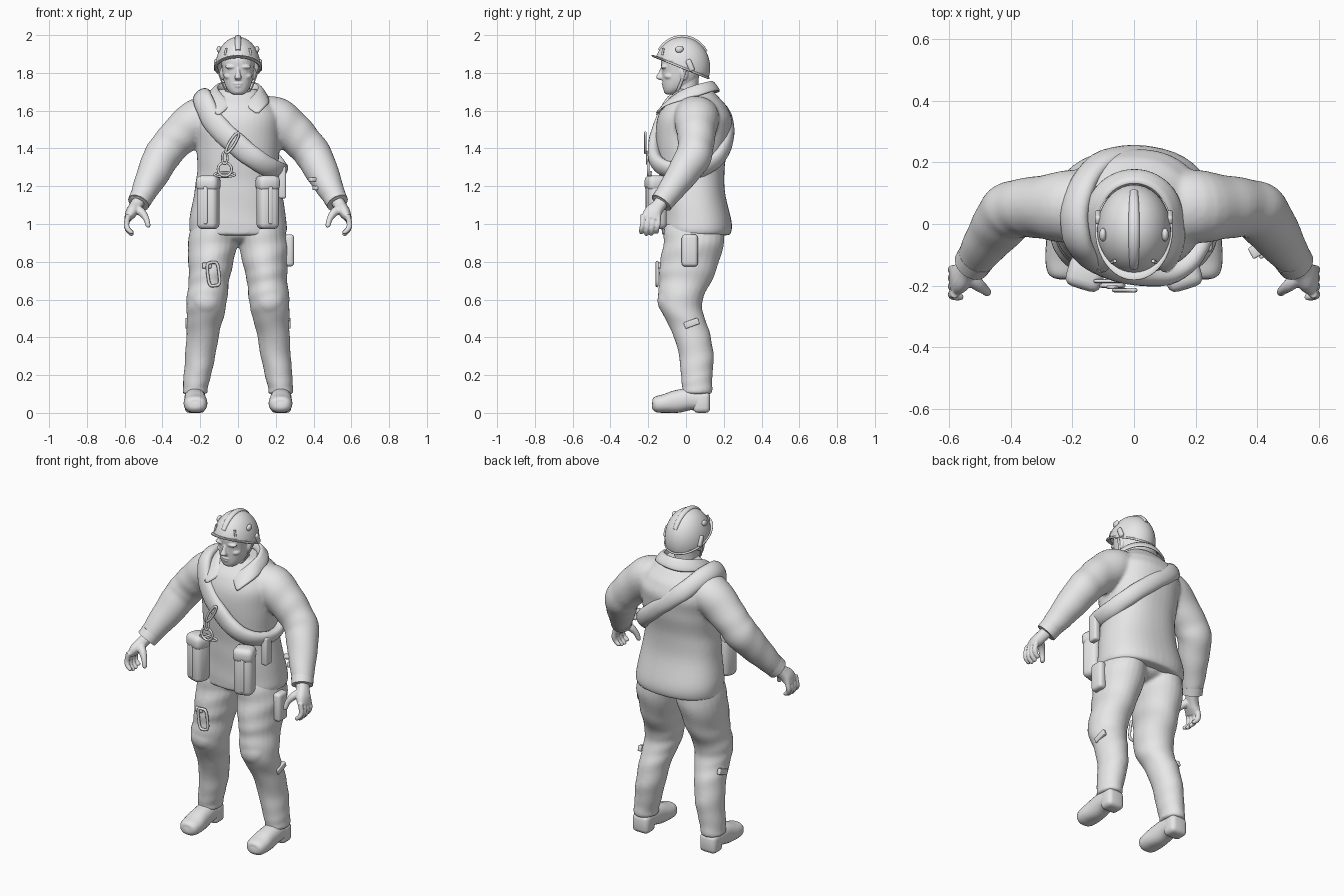
import bpy, bmesh, math
from mathutils import Vector, Matrix

if "Cube" in bpy.data.objects:
    bpy.data.objects.remove(bpy.data.objects["Cube"])

cloth = bpy.data.materials.new("plain_grey")
cloth.diffuse_color = (0.8, 0.8, 0.8, 1)
cloth.use_nodes = True
cloth.node_tree.nodes["Principled BSDF"].inputs["Base Color"].default_value = cloth.diffuse_color


def finish(name, bm, angle=50):
    bmesh.ops.recalc_face_normals(bm, faces=bm.faces)
    me = bpy.data.meshes.new(name)
    bm.to_mesh(me)
    bm.free()
    ob = bpy.data.objects.new(name, me)
    bpy.context.collection.objects.link(ob)
    me.materials.append(cloth)
    bpy.ops.object.select_all(action='DESELECT')
    ob.select_set(True)
    bpy.context.view_layer.objects.active = ob
    bpy.ops.object.shade_smooth_by_angle(angle=math.radians(angle))
    return ob


def fuse(name, obs, passes=5):
    """Join overlapping closed parts into one smooth skin."""
    bpy.ops.object.select_all(action='DESELECT')
    for ob in obs:
        ob.select_set(True)
    bpy.context.view_layer.objects.active = obs[0]
    bpy.ops.object.join()
    obs[0].name = name
    mod = obs[0].modifiers.new("skin", 'REMESH')
    mod.mode, mod.voxel_size, mod.use_smooth_shade = 'VOXEL', .009, True
    obs[0].modifiers.new("soften", 'SMOOTH').iterations = passes


def resample(pts, steps, closed):
    """Catmull-Rom through rows of (x, y, z, ra, rb)."""
    n, out = len(pts), []
    get = (lambda i: pts[i % n]) if closed else (lambda i: pts[min(max(i, 0), n - 1)])
    for i in range(n if closed else n - 1):
        for t in [k/steps for k in range(steps)]:
            out.append([0.5 * (2*b + (c - a)*t + (2*a - 5*b + 4*c - d)*t*t + (3*b - a - 3*c + d)*t**3)
                        for a, b, c, d in zip(get(i-1), get(i), get(i+1), get(i+2))])
    return out if closed else out + [list(pts[-1])]


def sweep(name, pts, ref=None, closed=False, n=24, steps=5, power=2.0, fold=0.0, freq=1.6, ground=False, s=1):
    """Loft oval sections along a path; ref None keeps the sections level."""
    rows = resample([(p[0]*s, *p[1:]) for p in pts], steps, closed)
    bm, rings, m = bmesh.new(), [], len(rows)
    for i, r in enumerate(rows):
        p, side, up = Vector(r[:3]), Vector((1, 0, 0)), Vector((0, 1, 0))
        if ref is not None:
            a, b = ((i-1) % m, (i+1) % m) if closed else (max(i-1, 0), min(i+1, m-1))
            t = (Vector(rows[b][:3]) - Vector(rows[a][:3])).normalized()
            side = t.cross(ref(p) if callable(ref) else Vector(ref)).normalized()
            up = side.cross(t)
        ring = []
        for q in [2*math.pi*k/n for k in range(n)]:
            c, d = math.cos(q), math.sin(q)
            f = 1 + fold*math.sin(freq*i + 2*math.sin(q + 0.15*i))
            v = p + side*math.copysign(abs(c)**(2/power), c)*r[3]*f + up*math.copysign(abs(d)**(2/power), d)*r[4]*f
            v.z = max(v.z, 0) if ground else v.z
            ring.append(bm.verts.new(v))
        rings.append(ring)
    for i in range(m if closed else m - 1):
        a, b = rings[i], rings[(i+1) % m]
        for k in range(n):
            bm.faces.new((a[k], a[(k+1) % n], b[(k+1) % n], b[k]))
    if not closed:
        bm.faces.new(rings[0])
        bm.faces.new(rings[-1])
    return finish(name, bm)


def ball(name, c, r, rot=0):
    bm = bmesh.new()
    bmesh.ops.create_uvsphere(bm, u_segments=20, v_segments=12, radius=1)
    bm.transform(Matrix.Translation(c) @ Matrix.Rotation(rot, 4, 'X') @ Matrix.Diagonal((*r, 1)))
    return finish(name, bm)


def box(name, c, size, rz=0, rx=0, bevel=0.015):
    bm = bmesh.new()
    bmesh.ops.create_cube(bm, size=1)
    bm.transform(Matrix.Diagonal((*size, 1)))
    bmesh.ops.bevel(bm, geom=bm.edges[:], offset=bevel, segments=3, profile=0.5, affect='EDGES')
    bm.transform(Matrix.Translation(c) @ Matrix.Rotation(rz, 4, 'Z') @ Matrix.Rotation(rx, 4, 'X'))
    return finish(name, bm)


# Jacket body with hem, waist, chest and sloping shoulders
coat = [sweep("jacket", [(0, .055, .94, .235, .165), (0, .055, .95, .255, .183), (0, .055, 1.02, .257, .185),
                         (0, .035, 1.18, .23, .17), (0, .03, 1.30, .215, .175), (0, .035, 1.44, .222, .195),
                         (0, .045, 1.55, .228, .198), (0, .045, 1.62, .2, .172), (0, .045, 1.67, .155, .13),
                         (0, .04, 1.715, .1, .09)], n=40, power=2.3, fold=.006, freq=.9)]
pants = [ball("pelvis", (0, .045, .95), (.2, .14, .06))]

# Turned-down collar, open at the front
bm, cols = bmesh.new(), []
for u in [-1 + k/16 for k in range(33)]:
    a, f = u*math.pi*.95, abs(u)
    tip = max(0, f - .55)/.45
    top = 1.765 - .125*f**2.2
    sx, cy = math.sin(a), math.cos(a)
    prof = [(.085, .09, top - .05), (.11, .112, top), (.127, .127 + .01*tip, top - .01),
            (.168, .165 + .035*tip, top - .06 - .005*tip + .007*math.sin(9*u))]
    cols.append([bm.verts.new((rx*sx + math.copysign(.075*tip*(j == 3) + .02*tip*(j == 2), sx), .022 + ry*cy, z))
                 for j, (rx, ry, z) in enumerate(prof)])
for a, b in zip(cols, cols[1:]):
    for j in range(3):
        bm.faces.new((a[j], a[j+1], b[j+1], b[j]))
collar = finish("collar", bm)
collar.modifiers.new("thickness", 'SOLIDIFY').thickness = .016
collar.modifiers.new("smooth", 'SUBSURF').levels = 1

# Head with neck and face
face = [sweep("neck", [(0, .02, 1.62, .07, .07), (0, .0, 1.7, .064, .066), (0, .0, 1.8, .064, .07)]),
        sweep("head", [(0, -.085, 1.685, .022, .018), (0, -.075, 1.695, .042, .038), (0, -.055, 1.72, .062, .066),
                       (0, -.035, 1.76, .077, .09), (0, -.028, 1.81, .084, .1), (0, -.025, 1.87, .088, .108),
                       (0, -.02, 1.93, .07, .09)], power=2.2),
        sweep("nose", [(0, -.122, 1.83, .01, .01), (0, -.131, 1.80, .012, .016), (0, -.14, 1.775, .019, .019),
                       (0, -.128, 1.762, .012, .01)], n=12),
        ball("upper_lip", (0, -.117, 1.743), (.028, .013, .007)), ball("chin", (0, -.092, 1.705), (.03, .026, .02)),
        ball("lower_lip", (0, -.114, 1.73), (.024, .013, .007))]
for s in (-1, 1):
    face += [ball("brow", (s*.036, -.116, 1.832), (.034, .017, .011)), ball("ear", (s*.084, -.01, 1.795), (.014, .022, .034)),
             ball("cheek", (s*.04, -.085, 1.782), (.035, .031, .02))]
fuse("head", face, 1)
bpy.data.objects["head"].modifiers["skin"].voxel_size = .005

# Helmet shell cut along a sloping rim
HC, SL = Vector((0, -.02, 1.828)), -.4
bm = bmesh.new()
bmesh.ops.create_uvsphere(bm, u_segments=40, v_segments=24, radius=1)
bm.transform(Matrix.Translation(HC) @ Matrix.Diagonal((.12, .148, .163, 1)))
bmesh.ops.bisect_plane(bm, geom=bm.verts[:] + bm.edges[:] + bm.faces[:], plane_co=HC,
                       plane_no=(0, -SL, 1), clear_inner=True)
finish("helmet", bm).modifiers.new("thickness", 'SOLIDIFY').thickness = .012
rim = []
for q in [2*math.pi*k/24 for k in range(24)]:
    peak = max(0, -math.sin(q))**2
    y = (.139 + .007*peak)*math.sin(q)
    rim.append((.12*math.cos(q), HC.y + y, HC.z + SL*y, .006, .006 + .012*peak))
sweep("helmet_rim", rim, ref=lambda p: p - HC, closed=True, n=10, steps=3)
sweep("helmet_crest", [(0, HC.y - .145*math.cos(q), HC.z + .161*math.sin(q), .008 + .01*math.sin(q), .011)
                       for q in [.6 + .2*k for k in range(11)]], ref=lambda p: p - HC, n=12, steps=3)
for s in (-1, 1):
    # Helmet fittings and chin strap
    ball("helmet_disc", (s*.101, -.035, 1.925), (.012, .022, .018), .3)
    box("ear_guard", (s*.116, .022, 1.84), (.022, .03, .065), rx=.4, bevel=.01)
    sweep("helmet_clip", [(.07, -.125, 1.895, .006, .006), (.062, -.12, 1.93, .006, .006)], ref=(0, 1, 0), n=8, s=s)
    sweep("chin_strap", [(.113, 0, 1.83, .008, .004), (.09, -.02, 1.765, .008, .004), (.062, -.045, 1.705, .008, .004),
                         (.0, -.06, 1.68, .008, .004)], ref=lambda p: p - Vector((0, -.03, 1.78)), n=8, s=s)

for s in (-1, 1):
    # Sleeve and cuff
    coat.append(sweep("sleeve", [(.05, .05, 1.595, .08, .11), (.19, .055, 1.562, .114, .12), (.29, .055, 1.486, .108, .105),
                                 (.36, .052, 1.415, .099, .095), (.405, .038, 1.355, .097, .096), (.45, -.02, 1.265, .086, .084),
                                 (.5, -.09, 1.165, .067, .067), (.527, -.131, 1.11, .054, .056)],
                      ref=(0, 1, 0), fold=.014, freq=1.1, s=s))
    sweep("cuff", [(.51, -.106, 1.144, .062, .063), (.527, -.131, 1.112, .059, .061)], ref=(0, 1, 0), s=s)
    # Hand with curled fingers and thumb
    hand = [sweep("palm", [(.525, -.125, 1.12, .034, .036), (.545, -.15, 1.09, .033, .038), (.565, -.175, 1.06, .031, .048),
                           (.584, -.187, 1.025, .019, .049)], ref=(0, 1, 0), n=16, power=2.4, s=s)]
    for j in range(4):
        y, d = -.227 + .027*j, .01*abs(j - 1.4)
        hand.append(sweep("finger", [(.58, y, 1.05, .015, .014), (.59, y - .002, 1.0, .015, .014), (.583, y - .008, .966 + d/2, .014, .013),
                                     (.562, y - .01, .94 + d, .011, .011), (.558, y - .01, .935 + d, .005, .005)], ref=(0, 1, 0), n=10, s=s))
    hand.append(sweep("thumb", [(.545, -.165, 1.085, .026, .026), (.508, -.195, 1.06, .022, .022), (.485, -.213, 1.025, .016, .016),
                                (.476, -.222, .99, .013, .013), (.476, -.222, .982, .005, .005)], ref=(0, 1, 0), n=12, s=s))
    fuse("hand", hand, 1)
    hand[0].modifiers["skin"].voxel_size = .005
    # Trouser leg, knee and gaiter
    pants += [sweep("trouser_leg", [(.12, .045, 1.0, .12, .16), (.135, .04, .9, .132, .16), (.145, .015, .78, .117, .155),
                                    (.155, -.005, .69, .107, .137), (.165, -.03, .6, .108, .118), (.172, -.015, .52, .1, .108),
                                    (.185, .025, .43, .088, .1), (.2, .055, .3, .08, .092), (.215, .056, .2, .073, .084),
                                    (.226, .06, .13, .066, .08), (.227, .058, .1, .068, .08)], fold=.016, freq=1.1, s=s),
              ball("knee", (s*.168, -.085, .595), (.08, .067, .08))]
    # Boot with separate heel
    sweep("boot", [(.228, .115, .06, .04, .04), (.228, .09, .065, .052, .055), (.228, .02, .072, .056, .058),
                   (.226, -.05, .06, .059, .06), (.225, -.11, .05, .063, .05), (.225, -.155, .045, .056, .043),
                   (.225, -.174, .043, .038, .03), (.225, -.18, .043, .012, .01)],
          ref=(0, 0, 1), power=2.3, ground=True, s=s)
    box("boot_heel", (s*.228, .083, .055), (.108, .09, .11), bevel=.025)
    box("knee_buckle", (s*.268, .03, .475), (.022, .08, .035), rx=.35, bevel=.005)
    # Belt pouches with flap
    box("pouch", (s*.157, -.158, 1.105), (.112, .1, .265), rz=s*.3, bevel=.03)
    box("pouch_flap", (s*.157, -.16, 1.215), (.12, .106, .085), rz=s*.3, bevel=.03)
    box("pouch_strap", (s*.172, -.203, 1.1), (.022, .016, .2), rz=s*.3, bevel=.006)
fuse("jacket", coat, 8)
fuse("trousers", pants)

# Diagonal shoulder roll around the chest and back
sweep("shoulder_roll", [(-.185, -.05, 1.655, .056, .034), (-.125, -.125, 1.535, .06, .034), (0, -.163, 1.415, .06, .035),
                        (.12, -.153, 1.325, .056, .037), (.205, -.07, 1.285, .05, .034), (.222, .06, 1.285, .05, .032),
                        (.165, .178, 1.355, .048, .03), (.03, .225, 1.475, .048, .03), (-.11, .2, 1.59, .05, .03),
                        (-.185, .08, 1.67, .052, .034)],
      ref=lambda p: p - Vector((0, .03, 1.47)), closed=True, n=20, fold=.02)

# Side case, thigh pocket and sleeve buckles
box("side_case", (.235, -.06, 1.22), (.04, .06, .17), bevel=.012)
box("thigh_pocket", (.272, .02, .86), (.05, .085, .17), bevel=.018)
for z in (1.19, 1.235):
    box("sleeve_buckle", (.4 + (1.235 - z)*.5, -.085, z), (.05, .04, .022), rz=.5, bevel=.006)


def link(name, c, w, h, tilt, r, power=2):
    """Closed metal ring facing forward."""
    pts = []
    for q in [2*math.pi*(k + .5)/16 for k in range(16)]:
        a, b = [m*math.copysign(abs(v)**(2/power), v) for m, v in ((w, math.cos(q)), (h, math.sin(q)))]
        pts.append((c[0] + a*math.cos(tilt) - b*math.sin(tilt), c[1], c[2] + a*math.sin(tilt) + b*math.cos(tilt), r, r))
    sweep(name, pts, ref=(0, 1, 0), closed=True, n=8, steps=2)


# Metal hooks on the chest and thigh
link("chest_hook", (-.03, -.215, 1.43), .014, .062, -.55, .007)
link("chest_ring", (-.07, -.2, 1.29), .036, .036, 0, .007)
link("chest_snap", (-.07, -.205, 1.35), .014, .032, 0, .006)
link("chest_hanger", (-.07, -.185, 1.262), .055, .012, 0, .006)
link("thigh_hook", (-.13, -.153, .735), .03, .062, .12, .008, 4)
box("thigh_loop", (-.165, -.14, .78), (.05, .02, .03), bevel=.006)
